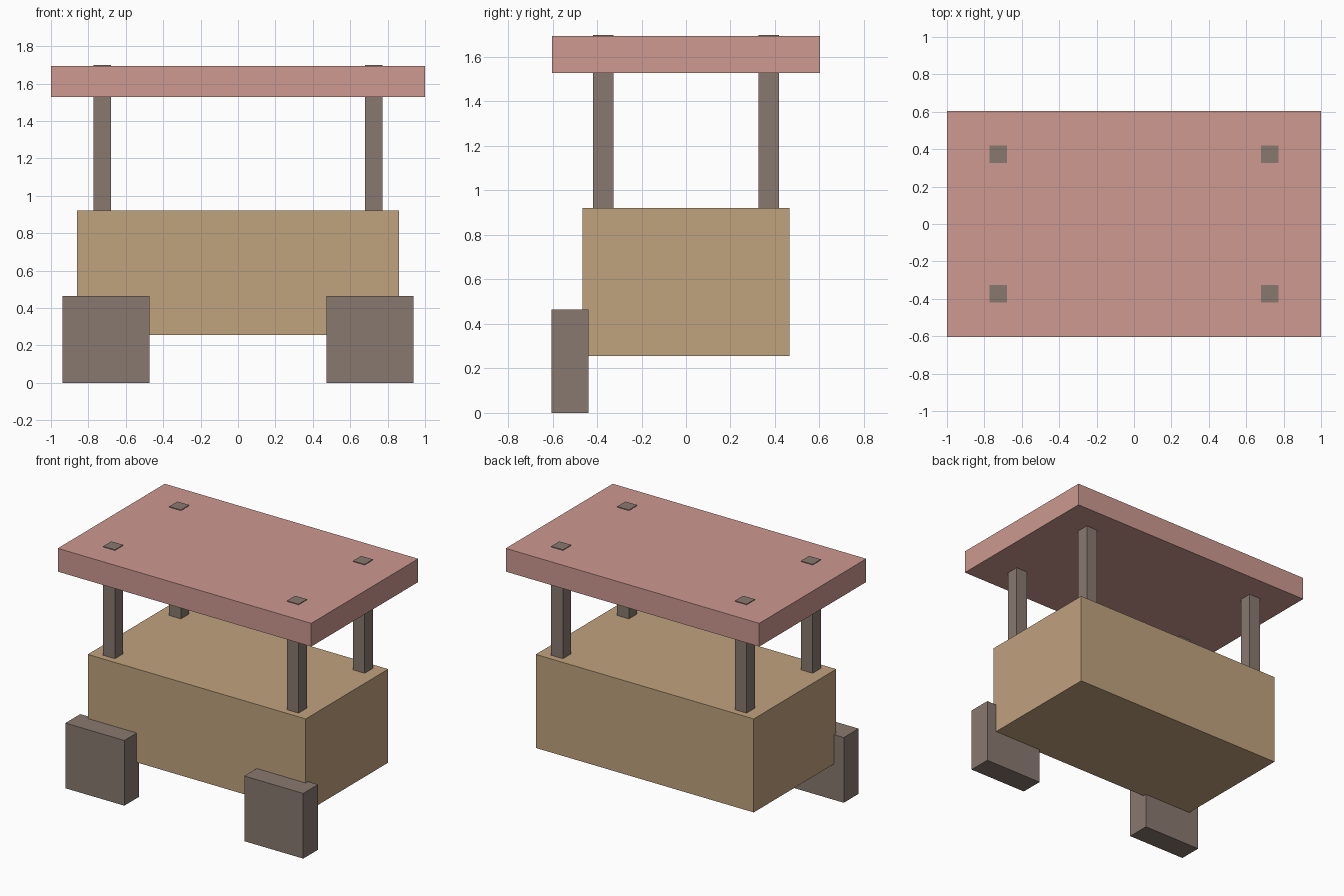
import bpy
import bmesh

if "Cube" in bpy.data.objects:
    bpy.data.objects.remove(bpy.data.objects["Cube"])


def material(name, rgb):
    mat = bpy.data.materials.new(name)
    mat.diffuse_color = (*rgb, 1)
    mat.use_nodes = True
    mat.node_tree.nodes["Principled BSDF"].inputs["Base Color"].default_value = mat.diffuse_color
    return mat


def box(name, lo, hi, mat):
    mesh = bpy.data.meshes.new(name)
    bm = bmesh.new()
    bmesh.ops.create_cube(bm, size=1)
    for v in bm.verts:
        v.co = [hi[i] if v.co[i] > 0 else lo[i] for i in range(3)]
    bm.to_mesh(mesh)
    bm.free()
    mesh.materials.append(mat)
    obj = bpy.data.objects.new(name, mesh)
    bpy.context.collection.objects.link(obj)
    return obj


wood = material("wood", (0.53, 0.36, 0.21))
dark_wood = material("dark_wood", (0.25, 0.19, 0.16))
cloth = material("canopy_cloth", (0.61, 0.32, 0.28))

# Cart body
box("cart_body", (-0.86, -0.465, 0.255), (0.86, 0.465, 0.922), wood)

# Canopy slab
box("canopy", (-1.0, -0.603, 1.528), (1.0, 0.603, 1.694), cloth)

for sx, side in ((-1, "left"), (1, "right")):
    # Posts, poking slightly through the canopy
    for sy, end in ((-1, "front"), (1, "back")):
        x, y, h = sx * 0.725, sy * 0.372, 0.0465
        box(f"{end}_{side}_post", (x - h, y - h, 0.908), (x + h, y + h, 1.699), dark_wood)

    # Block wheels, on the front side only
    x, h = sx * 0.706, 0.2325
    box(f"{side}_wheel", (x - h, -0.605, 0), (x + h, -0.438, 0.465), dark_wood)
